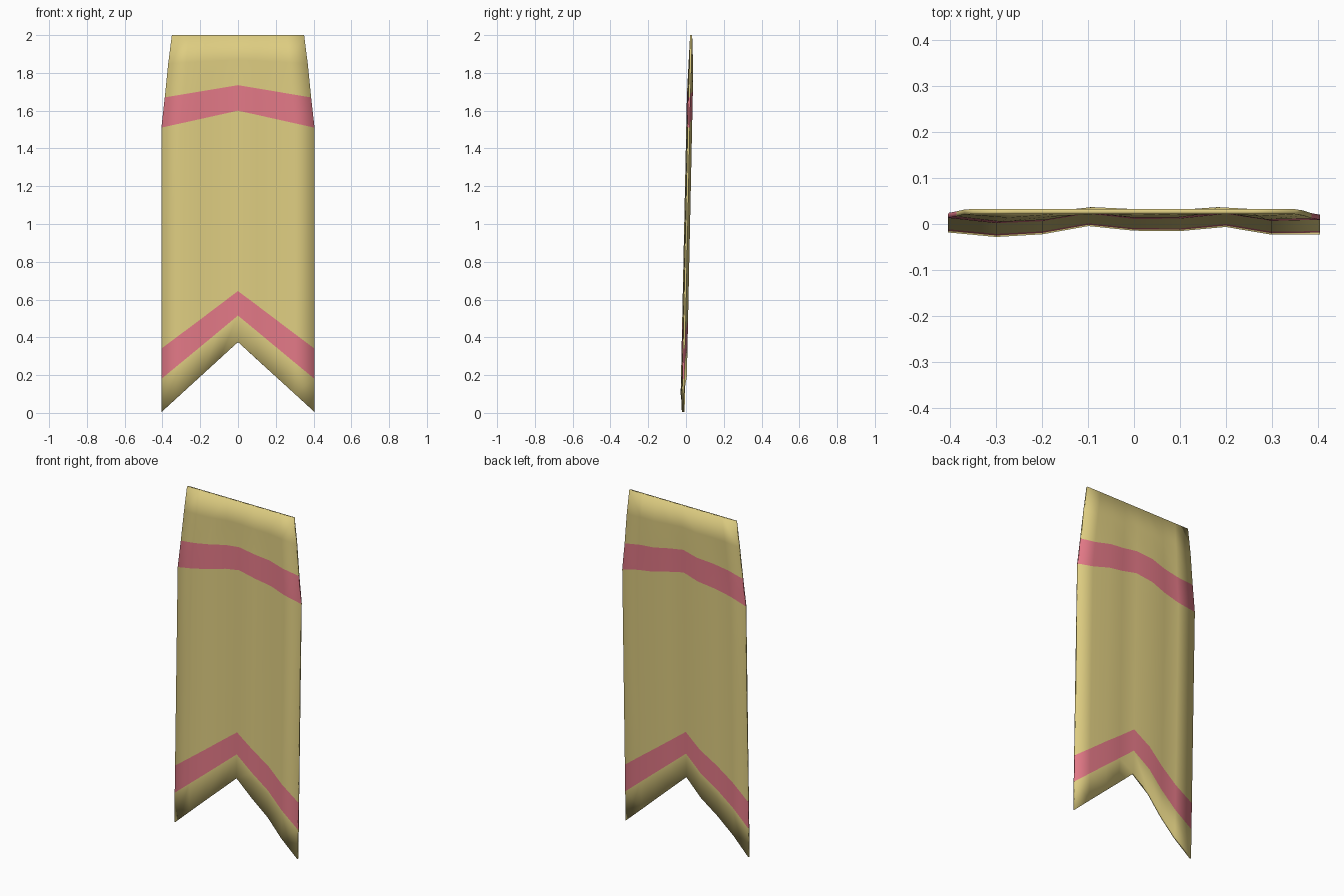
import bpy
import bmesh

cube = bpy.data.objects.get("Cube")
if cube:
    bpy.data.objects.remove(cube, do_unlink=True)


def make_material(name, rgb):
    mat = bpy.data.materials.new(name)
    mat.use_nodes = True
    color = (*rgb, 1.0)
    mat.diffuse_color = color
    mat.node_tree.nodes["Principled BSDF"].inputs["Base Color"].default_value = color
    return mat


cloth = make_material("straw yellow", (0.73, 0.61, 0.22))
stripe = make_material("rose pink", (0.76, 0.19, 0.24))

HALF = 0.405
THICK = 0.011

# Cloth columns: position across the banner and depth of the ripple there
columns = [(-HALF, -0.013), (-0.3, -0.025), (-0.2, -0.021), (-0.1, -0.005), (0, -0.017),
           (0.1, -0.016), (0.2, -0.005), (0.3, -0.02), (HALF, -0.017)]

# Cloth rows: height at the centre, height at the sides, half width, ripple strength
rows = [(0.375, 0.005, HALF, 1), (0.515, 0.18, HALF, 1), (0.645, 0.34, HALF, 1),
        (1.6, 1.51, HALF, 1), (1.735, 1.67, 0.387, 1),
        (1.87, 1.85, 0.369, 0.6), (2.0, 2.0, 0.35, 0)]
STRIPE_ROWS = (1, 3)
TOP_DEPTH = 0.027

# Rippled sheet with chevron rows
bm = bmesh.new()
grid = []
for mid, side, width, ripple in rows:
    line = []
    for x, wave in columns:
        t = abs(x) / HALF
        z = mid + (side - mid) * t
        hanging = wave + 0.021 * z
        y = TOP_DEPTH + (hanging - TOP_DEPTH) * ripple
        line.append(bm.verts.new((x * width / HALF, y, z)))
    grid.append(line)

for r in range(len(rows) - 1):
    for c in range(len(columns) - 1):
        face = bm.faces.new((grid[r][c], grid[r][c + 1], grid[r + 1][c + 1], grid[r + 1][c]))
        face.material_index = 1 if r in STRIPE_ROWS else 0
        face.smooth = True

mesh = bpy.data.meshes.new("banner_cloth")
bm.to_mesh(mesh)
bm.free()
mesh.materials.append(cloth)
mesh.materials.append(stripe)
banner = bpy.data.objects.new("banner_cloth", mesh)
bpy.context.collection.objects.link(banner)

# Cloth thickness
solid = banner.modifiers.new("thickness", 'SOLIDIFY')
solid.thickness = THICK
solid.offset = 0
